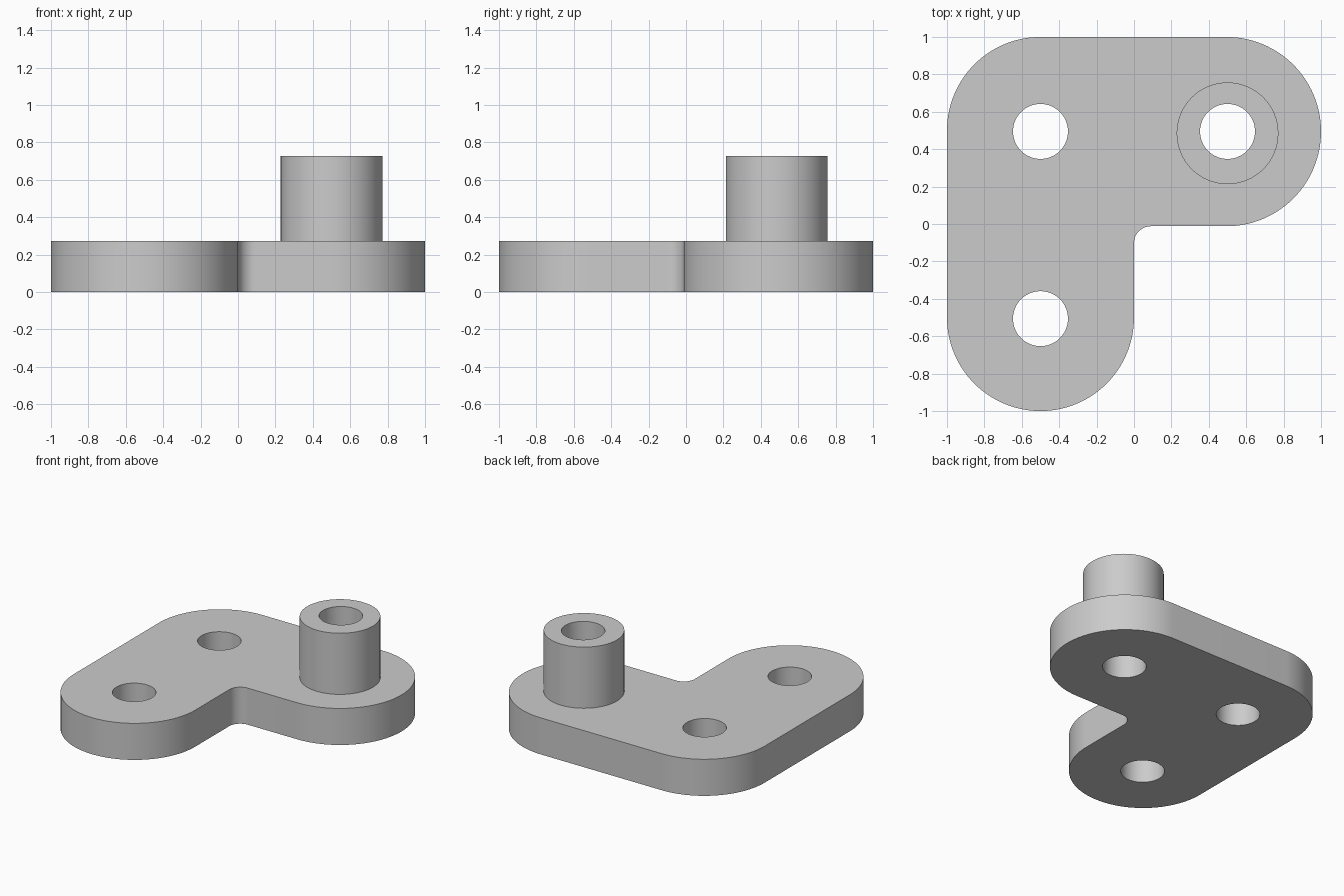
import bpy, bmesh
from math import sin, cos, radians

if "Cube" in bpy.data.objects:
    bpy.data.objects.remove(bpy.data.objects["Cube"], do_unlink=True)

PLATE_TOP, BOSS_TOP = 0.272, 0.727
HOLE_R, BOSS_R = 0.147, 0.272
HOLES = [(-0.5, 0.495), (0.5, 0.495), (-0.5, -0.506)]

grey = bpy.data.materials.new("plain grey")
grey.use_nodes = True
grey.diffuse_color = (0.6, 0.6, 0.6, 1)
grey.node_tree.nodes["Principled BSDF"].inputs["Base Color"].default_value = (0.6, 0.6, 0.6, 1)


def arc(cx, cy, r, start, end, steps):
    """Points along a circular arc, angles in degrees."""
    angles = [radians(start + (end - start) * i / steps) for i in range(steps + 1)]
    return [(cx + r * cos(a), cy + r * sin(a)) for a in angles]


def prism(name, outline, z0, z1):
    """Extrude a closed outline upwards from z0 to z1."""
    bm = bmesh.new()
    base = bm.faces.new([bm.verts.new((x, y, z0)) for x, y in outline])
    top = bmesh.ops.extrude_face_region(bm, geom=[base])["geom"]
    verts = [v for v in top if isinstance(v, bmesh.types.BMVert)]
    bmesh.ops.translate(bm, verts=verts, vec=(0, 0, z1 - z0))
    bmesh.ops.recalc_face_normals(bm, faces=bm.faces)
    mesh = bpy.data.meshes.new(name)
    bm.to_mesh(mesh)
    bm.free()
    mesh.materials.append(grey)
    obj = bpy.data.objects.new(name, mesh)
    bpy.context.collection.objects.link(obj)
    return obj


def cylinder(name, centre, r, z0, z1, sides=64):
    return prism(name, arc(*centre, r, 0, 360, sides)[:-1], z0, z1)


def combine(target, other, operation):
    """Apply a boolean and discard the helper."""
    other.hide_render = True
    mod = target.modifiers.new(operation.title(), "BOOLEAN")
    mod.operation, mod.solver, mod.object = operation, "EXACT", other
    bpy.context.view_layer.objects.active = target
    bpy.ops.object.modifier_apply(modifier=mod.name)
    bpy.data.objects.remove(other, do_unlink=True)


# L-shaped plate: right end, back corner, front end, inner fillet
outline = (arc(0.494, 0.494, 0.506, -90, 90, 64)
           + arc(-0.5, 0.5, 0.5, 90, 180, 32)
           + arc(-0.5, -0.5, 0.5, 180, 360, 64)
           + arc(0.09, -0.102, 0.09, 180, 90, 16))
bracket = prism("bracket", outline, 0, PLATE_TOP)

# Raised boss, fused to the plate
combine(bracket, cylinder("boss", (0.5, 0.485), BOSS_R, 0.1, BOSS_TOP), "UNION")

# Through holes
for i, centre in enumerate(HOLES):
    combine(bracket, cylinder(f"hole_cutter_{i}", centre, HOLE_R, -0.1, 1), "DIFFERENCE")

# Smooth curved walls, keep rims sharp
bpy.ops.object.select_all(action="DESELECT")
bracket.select_set(True)
bpy.context.view_layer.objects.active = bracket
bpy.ops.object.shade_smooth_by_angle(angle=radians(30))
